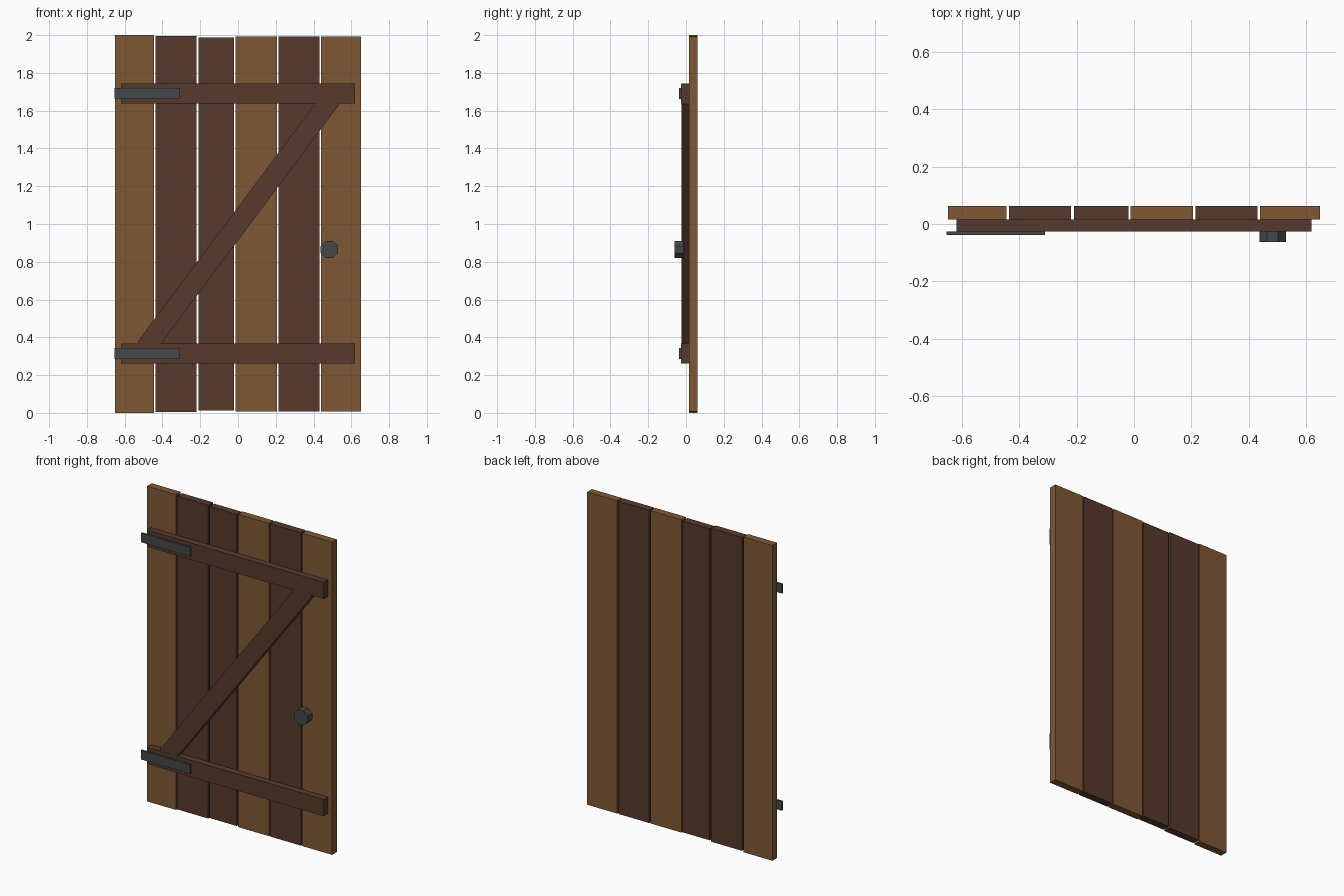
import bpy
import math

cube = bpy.data.objects.get("Cube")
if cube:
    bpy.data.objects.remove(cube, do_unlink=True)


def material(name, rgb):
    mat = bpy.data.materials.new(name)
    mat.use_nodes = True
    color = (*rgb, 1.0)
    mat.diffuse_color = color
    bsdf = next(n for n in mat.node_tree.nodes if n.type == "BSDF_PRINCIPLED")
    bsdf.inputs["Base Color"].default_value = color
    return mat


light_wood = material("light wood", (0.216, 0.098, 0.037))
dark_wood = material("dark wood", (0.095, 0.042, 0.026))
iron = material("dark iron", (0.061, 0.063, 0.07))


def finish(name, mat):
    obj = bpy.context.object
    obj.name = name
    obj.data.name = name
    obj.data.materials.append(mat)
    return obj


def box(name, mat, x, y, z):
    """Box spanning the (low, high) ranges on each axis."""
    spans = (x, y, z)
    bpy.ops.mesh.primitive_cube_add(size=1, location=[(a + b) / 2 for a, b in spans])
    obj = finish(name, mat)
    obj.scale = [b - a for a, b in spans]
    return obj


# Depth layers, from back to front
BACK, PLANK_FRONT, RAIL_FRONT, STRAP_FRONT = 0.062, 0.015, -0.026, -0.038

# Upright planks: left edge, right edge, trim at both ends, wood
planks = [
    (-0.65, -0.446, 0.0, light_wood),
    (-0.437, -0.22, 0.006, dark_wood),
    (-0.21, -0.02, 0.012, dark_wood),
    (-0.012, 0.206, 0.008, light_wood),
    (0.215, 0.432, 0.008, dark_wood),
    (0.44, 0.65, 0.008, light_wood),
]
for i, (x0, x1, trim, wood) in enumerate(planks, 1):
    box(f"plank_{i}", wood, (x0, x1), (PLANK_FRONT, BACK), (trim, 2 - trim))

# Cross rails with a hinge strap on each
for level, z in (("lower", 0.314), ("upper", 1.692)):
    box(f"{level}_rail", dark_wood, (-0.62, 0.62), (RAIL_FRONT, PLANK_FRONT),
        (z - 0.053, z + 0.053))
    box(f"{level}_hinge_strap", iron, (-0.655, -0.31), (STRAP_FRONT, RAIL_FRONT),
        (z - 0.029, z + 0.029))

# Diagonal brace, set a hair behind the rail fronts
brace = box("diagonal_brace", dark_wood, (-0.822, 0.822),
            (RAIL_FRONT + 0.001, PLANK_FRONT), (0.951, 1.057))
brace.location.x = 0.002
brace.rotation_euler.y = -math.radians(53.3)

# Eight-sided knob
bpy.ops.mesh.primitive_cylinder_add(vertices=8, radius=0.05, depth=0.05,
                                    location=(0.484, -0.037, 0.865),
                                    rotation=(math.pi / 2, math.pi / 8, 0))
finish("knob", iron)
